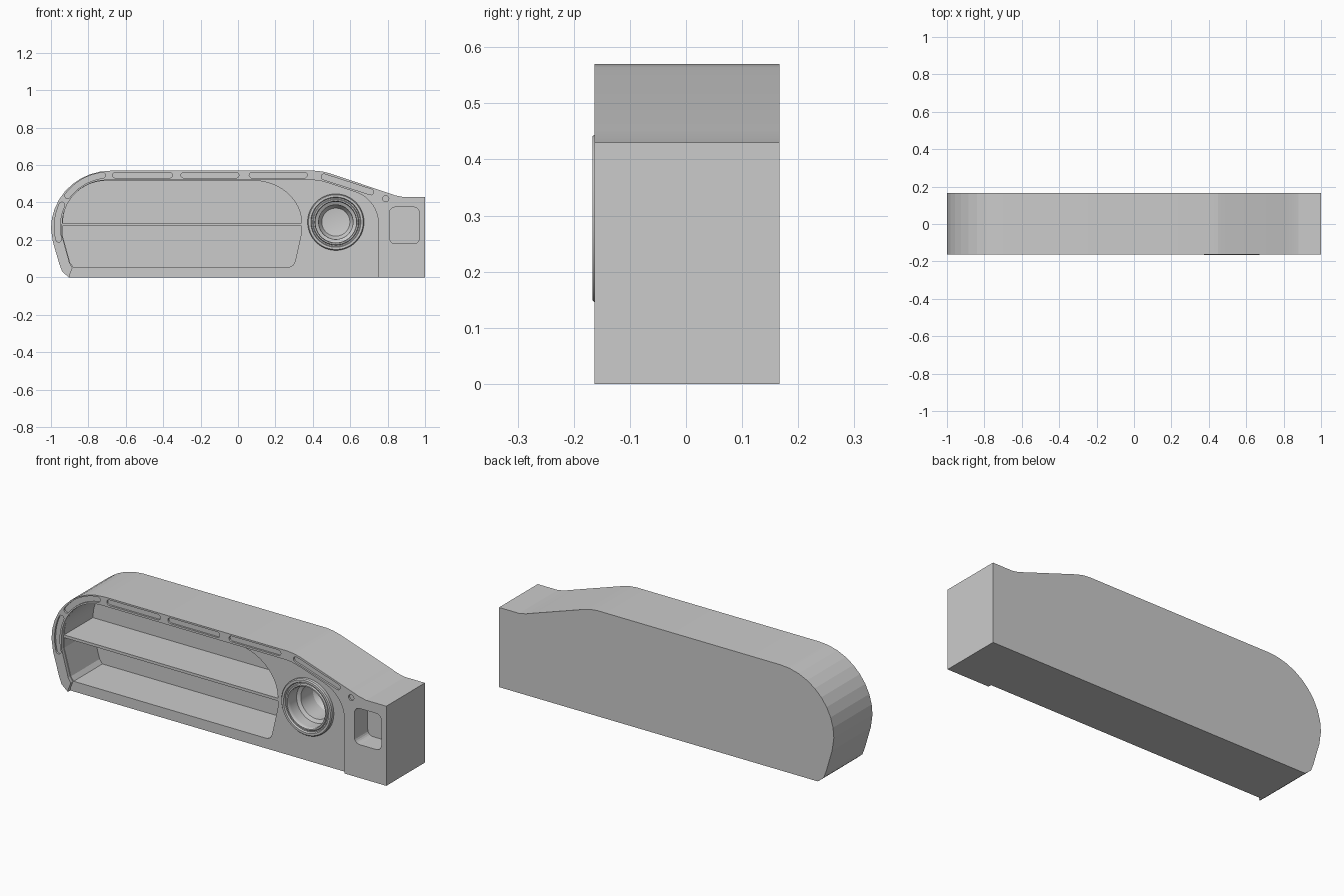
import bpy, bmesh
from math import sin, cos, pi, radians, atan2

if "Cube" in bpy.data.objects:
    bpy.data.objects.remove(bpy.data.objects["Cube"])

FRONT, PANEL, BACK = -0.163, -0.145, 0.167


def arc(cx, cz, rx, rz, a0, a1, n):
    """Points on an elliptical arc, angles in degrees."""
    out = []
    for i in range(n + 1):
        a = radians(a0 + (a1 - a0) * i / n)
        out.append((cx + rx * cos(a), cz + rz * sin(a)))
    return out


def finish(name, bm):
    bmesh.ops.recalc_face_normals(bm, faces=bm.faces)
    me = bpy.data.meshes.new(name)
    bm.to_mesh(me)
    bm.free()
    ob = bpy.data.objects.new(name, me)
    bpy.context.collection.objects.link(ob)
    return ob


def prism(name, pts, y0, y1):
    """Extrude an x-z outline along y."""
    bm = bmesh.new()
    a = [bm.verts.new((x, y0, z)) for x, z in pts]
    b = [bm.verts.new((x, y1, z)) for x, z in pts]
    bm.faces.new(a)
    bm.faces.new(b[::-1])
    n = len(pts)
    for i in range(n):
        j = (i + 1) % n
        bm.faces.new((a[i], b[i], b[j], a[j]))
    return finish(name, bm)


def lathe(name, profile, cx, cz, n=64):
    """Spin a closed (radius, y) profile about a y-parallel axis."""
    bm = bmesh.new()
    rings = []
    for r, y in profile:
        if r == 0:
            rings.append([bm.verts.new((cx, y, cz))] * n)
        else:
            rings.append([bm.verts.new((cx + r * cos(2 * pi * k / n), y,
                                        cz + r * sin(2 * pi * k / n))) for k in range(n)])
    for p, q in zip(rings, rings[1:] + rings[:1]):
        for k in range(n):
            m = (k + 1) % n
            vs = list(dict.fromkeys((p[k], p[m], q[m], q[k])))
            if len(vs) > 2:
                bm.faces.new(vs)
    return finish(name, bm)


def slot_outline(path, w):
    """Round-ended band of half width w around a path."""
    left, right, ang = [], [], []
    for i, (x, z) in enumerate(path):
        p, q = path[max(i - 1, 0)], path[min(i + 1, len(path) - 1)]
        a = atan2(q[1] - p[1], q[0] - p[0])
        ang.append(a * 180 / pi)
        left.append((x - w * sin(a), z + w * cos(a)))
        right.append((x + w * sin(a), z - w * cos(a)))
    end = arc(*path[-1], w, w, ang[-1] + 90, ang[-1] - 90, 6)[1:-1]
    start = arc(*path[0], w, w, ang[0] - 90, ang[0] - 270, 6)[1:-1]
    return left + end + right[::-1] + start


def cut(target, cutter):
    m = target.modifiers.new("cut", 'BOOLEAN')
    m.operation, m.solver, m.object = 'DIFFERENCE', 'EXACT', cutter
    bpy.context.view_layer.objects.active = target
    bpy.ops.object.modifier_apply(modifier=m.name)
    bpy.data.objects.remove(cutter)


def smooth(ob, deg):
    bpy.ops.object.select_all(action='DESELECT')
    ob.select_set(True)
    bpy.context.view_layer.objects.active = ob
    bpy.ops.object.shade_smooth_by_angle(angle=radians(deg))


# Main housing block
outline = ([(-0.905, 0), (-0.94, 0.03), (-0.955, 0.07), (-0.99, 0.19)]
           + arc(-0.68, 0.26, 0.32, 0.31, 180, 90, 9)
           + [(0.41, 0.57), (0.45, 0.566), (0.49, 0.556), (0.80, 0.452),
              (0.84, 0.438), (0.88, 0.43), (1, 0.43), (1, 0)])
housing = prism("housing", outline, FRONT, BACK)

# Recessed front panel, open at the bottom
panel = ([(-0.9, -0.1), (-0.9, 0.012), (-0.885, 0.05), (-0.9, 0.075), (-0.94, 0.22)]
         + arc(-0.70, 0.28, 0.24, 0.24, 180, 90, 12)
         + [(0.40, 0.52), (0.44, 0.516), (0.48, 0.505), (0.63, 0.455)]
         + arc(0.57, 0.29, 0.18, 0.175, 66, 0, 10) + [(0.75, -0.1)])
cut(housing, prism("panel_cutter", panel, -0.3, PANEL))

# Upper and lower compartments with the shelf left between them
upper = ([(-0.937, 0.29)] + arc(-0.70, 0.295, 0.236, 0.222, 176, 90, 12)
         + arc(0.08, 0.29, 0.26, 0.227, 90, 0, 12))
lower = [(-0.937, 0.275), (-0.937, 0.22), (-0.897, 0.077), (-0.88, 0.055),
         (0.275, 0.055), (0.295, 0.065), (0.305, 0.085), (0.34, 0.24), (0.34, 0.275)]
for pts in (upper, lower):
    cut(housing, prism("compartment_cutter", pts, -0.3, 0.10))

# Rounded pocket in the end block
pocket = []
for cx, cz, a in ((0.94, 0.345, 0), (0.84, 0.345, 90), (0.84, 0.21, 180), (0.94, 0.21, 270)):
    pocket += arc(cx, cz, 0.03, 0.03, a, a + 90, 5)
cut(housing, prism("pocket_cutter", pocket, -0.3, -0.05))

# Shallow grooves round the rim and a small dot
paths = [[(-0.655, 0.546), (-0.365, 0.546)], [(-0.29, 0.546), (-0.01, 0.546)],
         [(0.075, 0.546), (0.355, 0.546)], [(0.46, 0.537), (0.71, 0.456)],
         arc(-0.69, 0.27, 0.277, 0.277, 143, 97, 8),
         arc(-0.69, 0.27, 0.277, 0.277, 194, 155, 8)]
for p in paths:
    cut(housing, prism("groove_cutter", slot_outline(p, 0.015), -0.3, FRONT + 0.01))
cut(housing, prism("dot_cutter", arc(0.79, 0.42, 0.016, 0.016, 0, 345, 23), -0.3, FRONT + 0.01))

# Stepped blind hole
cut(housing, lathe("hole_cutter", [(0, -0.3), (0.11, -0.3), (0.11, -0.09), (0.092, -0.08),
                                   (0.09, 0.02), (0.075, 0.045), (0, 0.055)], 0.523, 0.295))
smooth(housing, 8)

# Raised collar round the hole
collar = lathe("hole_collar", [(0.151, PANEL + 0.001), (0.151, -0.161), (0.146, -0.167),
                               (0.134, -0.167), (0.13, -0.158), (0.124, -0.158),
                               (0.12, -0.165), (0.113, -0.165), (0.109, -0.158),
                               (0.109, PANEL + 0.001)], 0.523, 0.295)
smooth(collar, 30)
